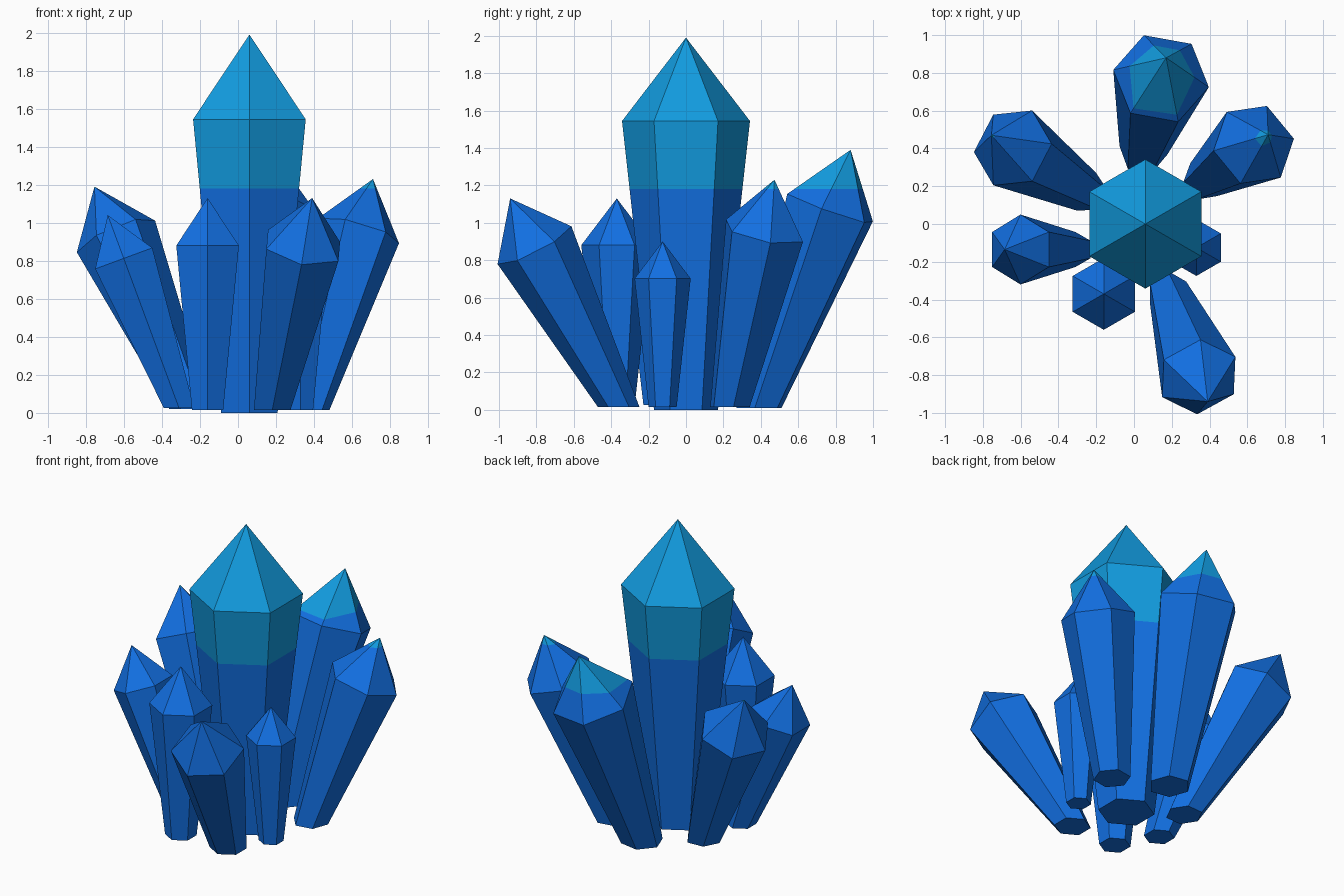
import bpy, bmesh, math
from mathutils import Vector

if "Cube" in bpy.data.objects:
    bpy.data.objects.remove(bpy.data.objects["Cube"])

SIDES = 6
SHOULDER = 0.776     # where the pointed tip begins along the axis
TINT_Z = 1.18        # everything above this height is the lighter colour


def material(name, rgb):
    m = bpy.data.materials.new(name)
    m.diffuse_color = (*rgb, 1)
    m.use_nodes = True
    m.node_tree.nodes["Principled BSDF"].inputs["Base Color"].default_value = m.diffuse_color
    return m


blue = material("deep blue", (0.006, 0.160, 0.760))
cyan = material("light cyan blue", (0.006, 0.330, 0.740))


def crystal(name, base, apex, radius, phase):
    """Hexagonal shard: flat foot half as wide as the shoulder, then a point."""
    base, apex = Vector(base), Vector(apex)
    tilt = Vector((0, 0, 1)).rotation_difference(apex - base)
    centre = base.lerp(apex, SHOULDER)
    bm = bmesh.new()
    foot, ring = [], []
    for i in range(SIDES):
        a = math.radians(phase) + math.tau * i / SIDES
        d = Vector((math.cos(a), math.sin(a), 0)) * radius
        foot.append(bm.verts.new(base + d * 0.5))
        ring.append(bm.verts.new(centre + tilt @ d))
    tip = bm.verts.new(apex)
    bm.faces.new(foot[::-1])
    for i in range(SIDES):
        j = (i + 1) % SIDES
        bm.faces.new((foot[i], foot[j], ring[j], ring[i]))
        bm.faces.new((ring[i], ring[j], tip))

    # cut at the tint height and colour the upper faces
    bmesh.ops.bisect_plane(bm, geom=bm.verts[:] + bm.edges[:] + bm.faces[:],
                           plane_co=(0, 0, TINT_Z), plane_no=(0, 0, 1))
    for f in bm.faces:
        f.material_index = int(f.calc_center_median().z > TINT_Z)
    bmesh.ops.recalc_face_normals(bm, faces=bm.faces[:])

    mesh = bpy.data.meshes.new(name)
    bm.to_mesh(mesh)
    bm.free()
    mesh.materials.append(blue)
    mesh.materials.append(cyan)
    bpy.context.collection.objects.link(bpy.data.objects.new(name, mesh))


# upright crystals
crystal("main_crystal", (0.06, 0, 0), (0.06, 0, 1.99), 0.342, 30)
crystal("front_small_crystal", (-0.16, -0.37, 0.015), (-0.16, -0.37, 1.13), 0.19, 30)
crystal("right_small_crystal", (0.33, -0.125, 0.015), (0.33, -0.125, 0.90), 0.15, 30)

# leaning crystals
crystal("back_crystal", (0.05, 0.39, 0.01), (0.17, 0.88, 1.39), 0.257, -10)
crystal("back_right_crystal", (0.37, 0.235, 0.015), (0.71, 0.473, 1.23), 0.225, 9.7)
crystal("back_left_crystal", (-0.25, 0.17, 0.02), (-0.755, 0.47, 1.19), 0.223, 3)
crystal("left_crystal", (-0.31, -0.135, 0.025), (-0.685, -0.135, 1.04), 0.185, 30)
crystal("front_crystal", (0.18, -0.36, 0.015), (0.39, -0.94, 1.13), 0.222, 30)
